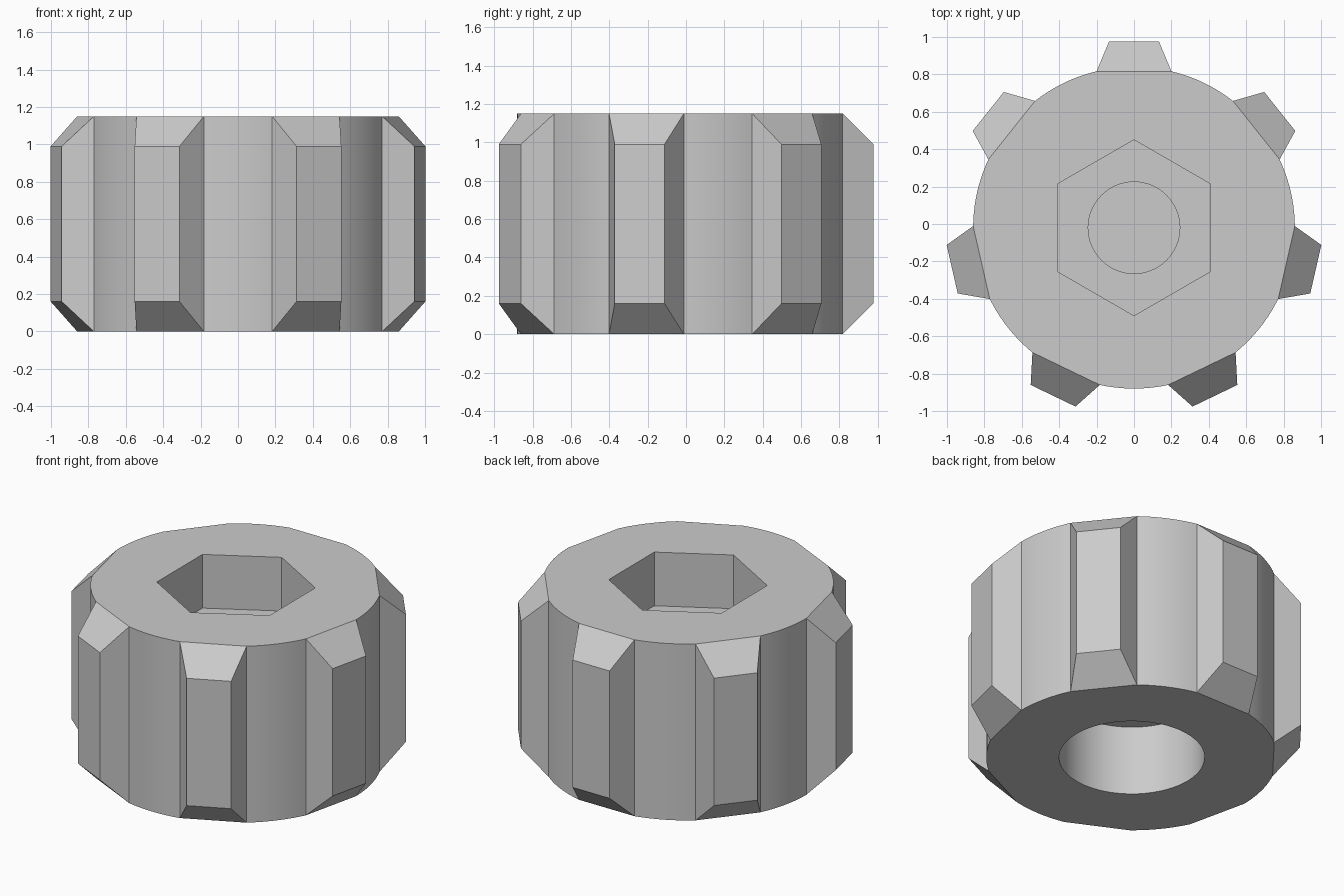
import bpy, bmesh
from math import sin, cos, tau, pi, asin, radians
from mathutils import Matrix, Vector

if "Cube" in bpy.data.objects:
    bpy.data.objects.remove(bpy.data.objects["Cube"])

HEIGHT, RADIUS, CENTRE_Y = 1.15, 0.86, -0.02
TEETH, ARC_STEPS = 7, 10
BASE_HALF, TIP_HALF, TIP_R, BEVEL = 0.2, 0.133, 0.997, 0.16

grey = bpy.data.materials.new("light_grey")
grey.use_nodes = True
colour = (0.6, 0.6, 0.6, 1)
grey.diffuse_color = colour
grey.node_tree.nodes["Principled BSDF"].inputs["Base Color"].default_value = colour


def make_object(name, bm):
    bmesh.ops.recalc_face_normals(bm, faces=bm.faces)
    mesh = bpy.data.meshes.new(name)
    bm.to_mesh(mesh)
    bm.free()
    mesh.materials.append(grey)
    obj = bpy.data.objects.new(name, mesh)
    obj.location.y = CENTRE_Y
    bpy.context.collection.objects.link(obj)
    return obj


def prism(name, sides, radius, low, high):
    """Upright prism with its first corner towards the back."""
    bm = bmesh.new()
    rings = [[bm.verts.new((radius * sin(tau * i / sides), radius * cos(tau * i / sides), z))
              for i in range(sides)] for z in (low, high)]
    for ring in rings:
        bm.faces.new(ring)
    for i in range(sides):
        j = (i + 1) % sides
        bm.faces.new((rings[0][i], rings[0][j], rings[1][j], rings[1][i]))
    return make_object(name, bm)


# Knob body: smooth arcs between bevelled grip teeth
bm = bmesh.new()
half = asin(BASE_HALF / RADIUS)
pitch = tau / TEETH
bottom, top = [], []
for k in range(TEETH):
    for s in range(ARC_STEPS + 1):
        a = pi / 2 + k * pitch + half + (pitch - 2 * half) * s / ARC_STEPS
        x, y = RADIUS * cos(a), RADIUS * sin(a)
        bottom.append(bm.verts.new((x, y, 0)))
        top.append(bm.verts.new((x, y, HEIGHT)))
bm.faces.new(bottom)
bm.faces.new(top)
count = len(top)
for i in range(count):
    j = (i + 1) % count
    if i % (ARC_STEPS + 1) < ARC_STEPS:
        bm.faces.new((bottom[i], bottom[j], top[j], top[i]))
        continue
    # Grip tooth between two arcs
    turn = Matrix.Rotation((i // (ARC_STEPS + 1) + 1) * pitch, 3, 'Z')
    right, left = [[bm.verts.new(turn @ Vector((x, TIP_R, z))) for z in (BEVEL, HEIGHT - BEVEL)]
                   for x in (TIP_HALF, -TIP_HALF)]
    bm.faces.new((bottom[i], right[0], right[1], top[i]))
    bm.faces.new((right[0], left[0], left[1], right[1]))
    bm.faces.new((left[0], bottom[j], top[j], left[1]))
    bm.faces.new((top[i], right[1], left[1], top[j]))
    bm.faces.new((bottom[i], bottom[j], left[0], right[0]))
knob = make_object("grip_knob", bm)

# Hexagonal pocket, blind centre hole and round bore underneath
cutters = [prism("hex_pocket_cutter", 6, 0.47, 0.8, HEIGHT + 0.2),
           prism("centre_hole_cutter", 64, 0.245, 0.49, 0.9),
           prism("lower_bore_cutter", 64, 0.43, -0.2, 0.455)]
bpy.context.view_layer.objects.active = knob
knob.select_set(True)
for cutter in cutters:
    cutter.hide_render = True
    mod = knob.modifiers.new(cutter.name, 'BOOLEAN')
    mod.operation = 'DIFFERENCE'
    mod.solver = 'EXACT'
    mod.object = cutter
    bpy.ops.object.modifier_apply(modifier=mod.name)
for cutter in cutters:
    bpy.data.objects.remove(cutter)

bpy.ops.object.shade_smooth_by_angle(angle=radians(25))
